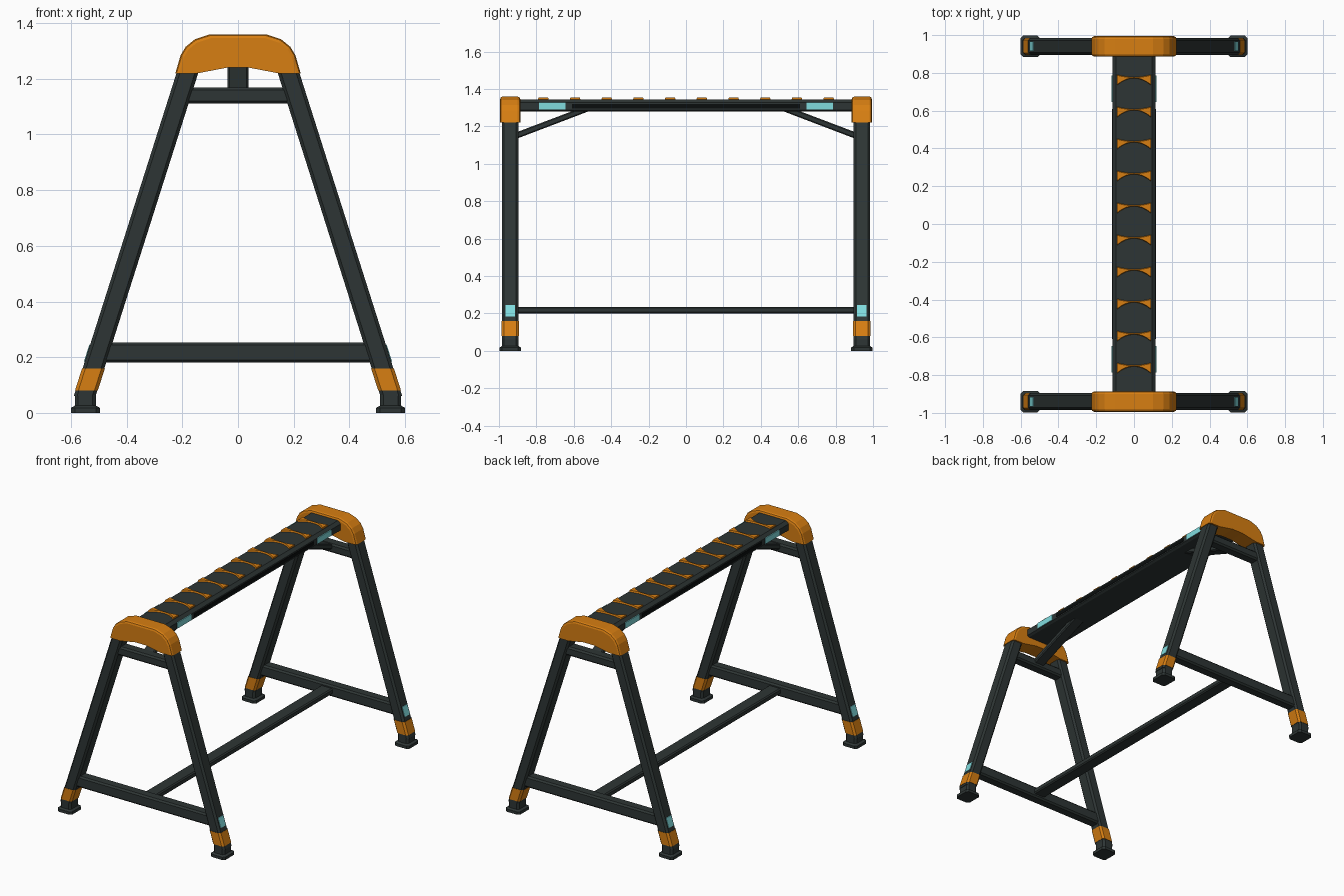
import bpy, bmesh
from mathutils import Vector

cube = bpy.data.objects.get("Cube")
if cube:
    bpy.data.objects.remove(cube, do_unlink=True)


def material(name, rgb):
    m = bpy.data.materials.new(name)
    m.use_nodes = True
    m.diffuse_color = (*rgb, 1)
    m.node_tree.nodes["Principled BSDF"].inputs["Base Color"].default_value = (*rgb, 1)
    return m


DARK = material("dark grey steel", (0.027, 0.036, 0.035))
ORANGE = material("orange", (0.68, 0.21, 0.006))
CYAN = material("pale cyan", (0.22, 0.72, 0.74))
BLACK = material("black", (0.003, 0.004, 0.004))


def finish(bm, name, mats):
    bmesh.ops.recalc_face_normals(bm, faces=bm.faces)
    mesh = bpy.data.meshes.new(name)
    bm.to_mesh(mesh)
    bm.free()
    for m in mats:
        mesh.materials.append(m)
    ob = bpy.data.objects.new(name, mesh)
    bpy.context.collection.objects.link(ob)
    return ob


def bevel(bm, width, segments=1, keep=lambda e: True):
    bmesh.ops.bevel(bm, geom=[e for e in bm.edges if keep(e)], offset=width,
                    segments=segments, profile=0.5, affect='EDGES')


def box(name, centre, size, mat, chamfer=0.0):
    bm = bmesh.new()
    bmesh.ops.create_cube(bm, size=1)
    for v in bm.verts:
        v.co = Vector(a * b + c for a, b, c in zip(v.co, size, centre))
    if chamfer:
        bevel(bm, chamfer)
    return finish(bm, name, [mat])


def loft(name, sections, mats, rule=lambda i: 0):
    """Stack chamfered rectangles: z, centre x, centre y, half x, half y, chamfer."""
    bm = bmesh.new()
    rings = []
    for z, cx, cy, hx, hy, c in sections:
        pts = [(hx, hy - c), (hx - c, hy), (c - hx, hy), (-hx, hy - c),
               (-hx, c - hy), (c - hx, -hy), (hx - c, -hy), (hx, c - hy)]
        rings.append([bm.verts.new((cx + x, cy + y, z)) for x, y in pts])
    bm.faces.new(rings[0])
    bm.faces.new(rings[-1])
    for i, (a, b) in enumerate(zip(rings, rings[1:])):
        for k in range(8):
            n = (k + 1) % 8
            bm.faces.new((a[k], a[n], b[n], b[k])).material_index = rule(i)
    return finish(bm, name, mats)


def extrude(name, profile, axis, start, end, mat, width=0, segments=1, keep=None):
    """Extrude a 2D profile along x (profile is y, z) or y (profile is x, z)."""
    bm = bmesh.new()
    place = (lambda a, b: (start, a, b)) if axis == "x" else (lambda a, b: (a, start, b))
    face = bm.faces.new([bm.verts.new(place(a, b)) for a, b in profile])
    out = bmesh.ops.extrude_face_region(bm, geom=[face])
    move = (end - start, 0, 0) if axis == "x" else (0, end - start, 0)
    bmesh.ops.translate(bm, vec=move,
                        verts=[g for g in out["geom"] if isinstance(g, bmesh.types.BMVert)])
    if width:
        bevel(bm, width, segments, keep)
    return finish(bm, name, [mat])


def mirrored(points):
    return points + [(-x, z) for x, z in reversed(points)]


def leg_x(z):
    return 0.57 - 0.318 * z


END_Y = 0.94
sides = {1: "left", -1: "right"}
ends = {-1: "front", 1: "back"}

for ey, end in ends.items():
    y = ey * END_Y
    for sx, side in sides.items():
        tag = f"{end}_{side}"
        # Splayed leg with a painted band near the foot
        rows = [(z, sx * leg_x(z), y, 0.039 + p, 0.044 + p, 0.012)
                for z, p in ((0.06, 0), (0.08, 0), (0.08, 0.002), (0.16, 0.002),
                             (0.16, 0), (1.27, 0))]
        loft("leg_" + tag, rows, [DARK, ORANGE], lambda i: int(i == 2))
        # Flared foot
        fx = sx * 0.548
        loft("foot_" + tag,
             [(0, fx, y, 0.052, 0.057, 0.014), (0.018, fx, y, 0.052, 0.057, 0.014),
              (0.026, fx, y, 0.038, 0.044, 0.012), (0.065, fx, y, 0.038, 0.044, 0.012),
              (0.08, sx * leg_x(0.08), y, 0.039, 0.044, 0.012)], [DARK])
        # Reflector on the outer face of the leg
        bm = bmesh.new()
        bmesh.ops.create_cube(bm, size=1)
        for v in bm.verts:
            z = 0.215 + v.co.z * 0.06
            v.co = (sx * (leg_x(z) + 0.039 + v.co.x * 0.006), y + v.co.y * 0.05, z)
        finish(bm, "leg_reflector_" + tag, [CYAN])
        # Reflector on the side of the beam
        box("beam_reflector_" + tag, (sx * 0.114, ey * 0.715, 1.31),
            (0.008, 0.14, 0.038), CYAN)

    # Crossbars between the legs
    for label, z, height in (("lower", 0.217, 0.073), ("upper", 1.14, 0.058)):
        half = leg_x(z)
        box(f"{label}_crossbar_{end}", (0, y, z), (2 * half, 0.07, height), DARK, 0.01)

    # Arched cap over the leg tops
    cap = mirrored([(0.225, 1.22), (0.206, 1.285), (0.188, 1.315), (0.155, 1.342),
                    (0.1, 1.36)]) + [(-0.145, 1.22), (-0.04, 1.24), (0.04, 1.24), (0.145, 1.22)]

    def outer_rim(e):
        a, b = (v.co for v in e.verts)
        level = abs(a.y - b.y) < 0.001
        lower = all(abs(p.x) < 0.15 and p.z < 1.25 for p in (a, b))
        base = max(a.z, b.z) < 1.25
        return level and not lower and not base

    extrude("cap_" + end, cap, "y", y - 0.054, y + 0.054, ORANGE, 0.014, 2, outer_rim)

    # Diagonal brace from the frame up to the beam
    brace = [(ey * a, b) for a, b in ((0.93, 1.125), (0.93, 1.16), (0.6, 1.285), (0.51, 1.285))]
    extrude("brace_" + end, brace, "x", -0.037, 0.037, DARK, 0.006, 1,
            lambda e: abs(e.verts[0].co.x - e.verts[1].co.x) < 0.001)

# Top beam with sloped shoulders
beam = mirrored([(0.1, 1.28), (0.114, 1.288), (0.114, 1.328), (0.094, 1.345)])
extrude("top_beam", beam, "y", -0.93, 0.93, DARK)
for sx, side in sides.items():
    box("beam_groove_" + side, (sx * 0.113, 0, 1.308), (0.006, 1.22, 0.024), BLACK)

# Curved grip ridges along the beam
for i in range(10):
    y = (i - 4.5) * 0.1695
    bm = bmesh.new()
    rows = []
    for k in range(9):
        t = k / 4 - 1
        x = t * 0.09
        low, high = y + 0.012 - 0.037 * t * t, y + 0.012 + 0.013 * (t * t)
        rows.append([bm.verts.new((x, a, z)) for a, z in
                     ((low - 0.004, 1.343), (low, 1.355), (high, 1.355), (high + 0.004, 1.343))])
    for a, b in zip(rows, rows[1:]):
        for k in range(4):
            n = (k + 1) % 4
            bm.faces.new((a[k], a[n], b[n], b[k]))
    bm.faces.new(rows[0])
    bm.faces.new(rows[-1])
    finish(bm, f"grip_ridge_{i + 1}", [ORANGE])

# Long lower spreader joining both ends
box("lower_spreader", (0, 0, 0.218), (0.085, 1.84, 0.036), DARK, 0.007)
